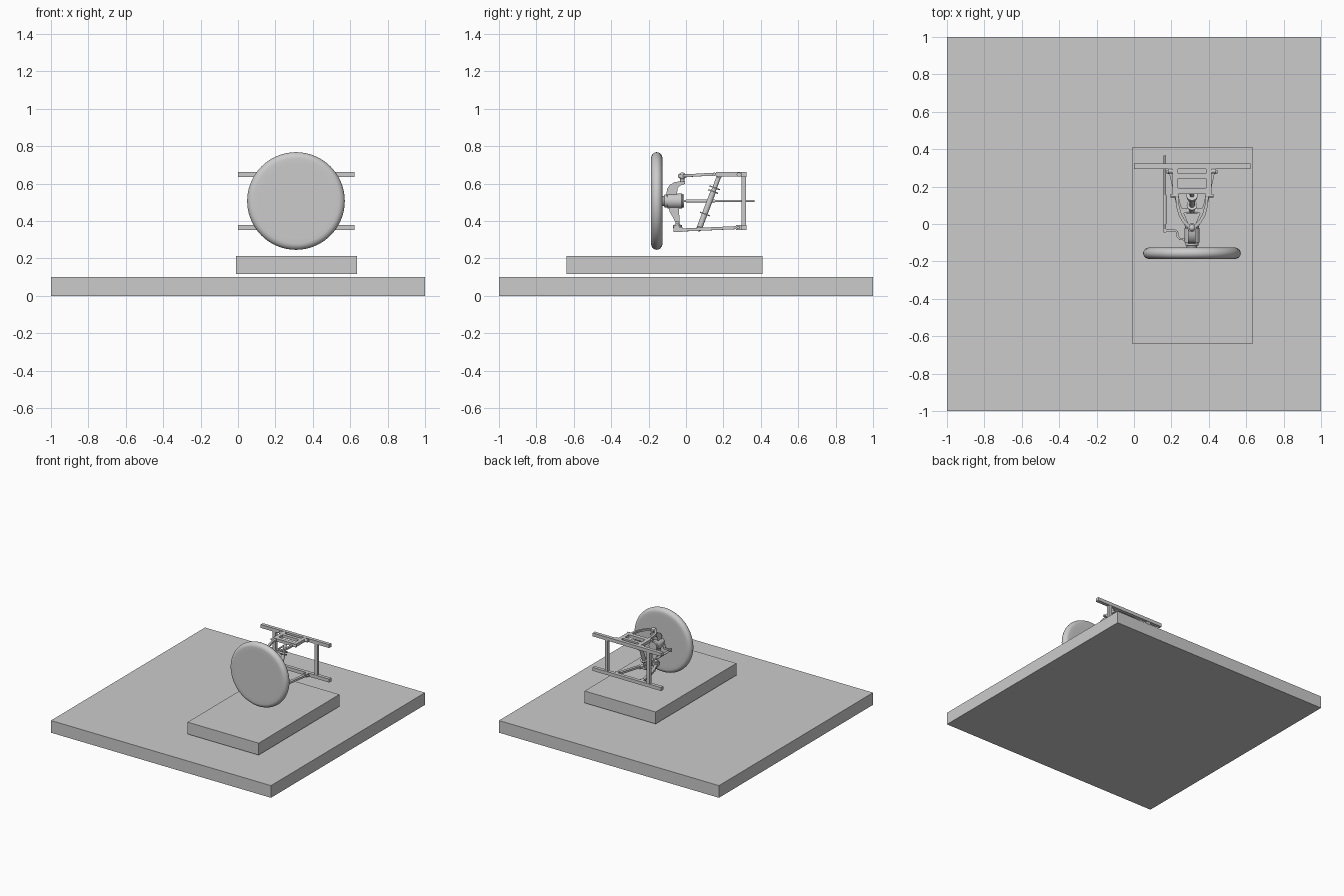
import bpy, bmesh, math
from mathutils import Vector

if "Cube" in bpy.data.objects:
    bpy.data.objects.remove(bpy.data.objects["Cube"])

CX = 0.31   # centre plane of the suspension
WZ = 0.507  # wheel axis height


def finish(name, bm, smooth=False):
    bmesh.ops.recalc_face_normals(bm, faces=bm.faces[:])
    me = bpy.data.meshes.new(name)
    bm.to_mesh(me)
    bm.free()
    ob = bpy.data.objects.new(name, me)
    bpy.context.collection.objects.link(ob)
    if smooth:
        bpy.ops.object.select_all(action='DESELECT')
        ob.select_set(True)
        bpy.context.view_layer.objects.active = ob
        bpy.ops.object.shade_smooth_by_angle(angle=math.radians(35))
    return ob


def box(name, lo, hi):
    bm = bmesh.new()
    bmesh.ops.create_cube(bm, size=1)
    for v in bm.verts:
        v.co = Vector([(a + b) / 2 + c * (b - a) for a, b, c in zip(lo, hi, v.co)])
    return finish(name, bm)


def rod(name, a, b, r, r2=None, seg=24):
    a, b = Vector(a), Vector(b)
    bm = bmesh.new()
    bmesh.ops.create_cone(bm, cap_ends=True, segments=seg, radius1=r,
                          radius2=r if r2 is None else r2, depth=(b - a).length)
    q = (b - a).to_track_quat('Z', 'Y')
    for v in bm.verts:
        v.co = q @ v.co + (a + b) / 2
    return finish(name, bm, True)


def ball(name, c, r):
    bm = bmesh.new()
    bmesh.ops.create_uvsphere(bm, u_segments=20, v_segments=12, radius=r)
    bmesh.ops.translate(bm, verts=bm.verts[:], vec=c)
    return finish(name, bm, True)


def lathe_y(name, profile, seg=64):
    """Revolve (radius, y) points about the wheel axis."""
    bm = bmesh.new()
    vs = [bm.verts.new((r, y, 0)) for r, y in profile]
    es = [bm.edges.new(p) for p in zip(vs, vs[1:])]
    bmesh.ops.spin(bm, geom=vs + es, cent=(0, 0, 0), axis=(0, 1, 0),
                   angle=2 * math.pi, steps=seg)
    bmesh.ops.remove_doubles(bm, verts=bm.verts[:], dist=1e-5)
    bmesh.ops.translate(bm, verts=bm.verts[:], vec=(CX, 0, WZ))
    return finish(name, bm, True)


def plate(name, pts, axis, lo, hi):
    """Extrude an outline: axis 'x' takes (y, z) points, axis 'z' takes (x, y)."""
    bm = bmesh.new()
    f = bm.faces.new([bm.verts.new((lo, p, q) if axis == 'x' else (p, q, lo)) for p, q in pts])
    g = bmesh.ops.extrude_face_region(bm, geom=[f])
    d = (hi - lo, 0, 0) if axis == 'x' else (0, 0, hi - lo)
    bmesh.ops.translate(bm, vec=d, verts=[v for v in g['geom'] if isinstance(v, bmesh.types.BMVert)])
    return finish(name, bm, True)


def sweep(name, pts, w, h):
    """Rectangular bar following a path lying mostly in plan view."""
    bm = bmesh.new()
    P = [Vector(p) for p in pts]
    rings = []
    for i, p in enumerate(P):
        t = P[min(i + 1, len(P) - 1)] - P[max(i - 1, 0)]
        s = Vector((t.y, -t.x, 0)).normalized() * w / 2
        u = Vector((0, 0, h / 2))
        rings.append([bm.verts.new(p + k) for k in (s + u, s - u, -s - u, -s + u)])
    for a, b in zip(rings, rings[1:]):
        for k in range(4):
            bm.faces.new((a[k], a[(k + 1) % 4], b[(k + 1) % 4], b[k]))
    bm.faces.new(rings[0])
    bm.faces.new(rings[-1][::-1])
    return finish(name, bm, True)


# ground slab and raised platform
box("ground_slab", (-1, -1, 0), (1, 1, 0.1))
box("platform", (-0.01, -0.64, 0.116), (0.636, 0.408, 0.214))

# tyre: flat sides with a rounded tread
tyre = [(0, -0.187), (0.2, -0.187)]
tyre += [(0.227 + 0.034 * math.cos(a), -0.1565 + 0.0305 * math.sin(a))
         for a in [math.radians(-90 + 15 * i) for i in range(13)]]
tyre += [(0.2, -0.126), (0, -0.126)]
lathe_y("wheel", tyre, 72)

# stub axle and hub
lathe_y("hub", [(0, -0.13), (0.028, -0.13), (0.028, -0.118), (0.034, -0.114), (0.034, -0.1),
                (0.041, -0.098), (0.041, -0.024), (0.036, -0.018), (0.036, -0.01),
                (0, -0.01)], 32)

# upright knuckle: curved fork reaching both ball joints
plate("upright_upper", [(-0.105, 0.53), (-0.102, 0.57), (-0.088, 0.592), (-0.06, 0.608),
                        (-0.03, 0.612), (-0.005, 0.612), (-0.005, 0.598), (-0.03, 0.59),
                        (-0.045, 0.575), (-0.05, 0.53)], 'x', CX - 0.02, CX + 0.02)
plate("upright_lower", [(-0.095, 0.49), (-0.088, 0.45), (-0.07, 0.42), (-0.058, 0.395),
                        (-0.034, 0.395), (-0.034, 0.415), (-0.038, 0.45), (-0.04, 0.49)],
      'x', CX - 0.02, CX + 0.02)
for n, y, z0, z1 in (("upper", -0.02, 0.605, 0.648), ("lower", -0.046, 0.355, 0.402)):
    rod(n + "_ball_stud", (CX, y, z0), (CX, y, z1), 0.011)
    zj = z1 - 0.008 if n == "upper" else z0 + 0.015
    ball(n + "_ball_joint", (CX, y, zj), 0.019)
    rod(n + "_joint_collar", (CX, y, zj - 0.008), (CX, y, zj + 0.008), 0.024)

# chassis: two long rails and two posts
for n, z in (("upper", 0.648), ("lower", 0.365)):
    box(n + "_rail", (0, 0.295, z - 0.014), (0.622, 0.323, z + 0.014))
for s in (-1, 1):
    x = CX + s * 0.19
    box("chassis_post", (x - 0.013, 0.297, 0.379), (x + 0.013, 0.321, 0.634))

# upper arm: rear frame carrying the damper, front curved wishbone
for s in (-1, 1):
    xa, xb = sorted((CX + s * 0.075, CX + s * 0.105))
    box("upper_frame_side", (xa, 0.16, 0.637), (xb, 0.297, 0.661))
    sweep("upper_arm", [(CX + s * 0.098, 0.165, 0.65), (CX + s * 0.08, 0.155, 0.65),
                        (CX + s * 0.077, 0.10, 0.648), (CX + s * 0.064, 0.05, 0.645),
                        (CX + s * 0.042, 0.012, 0.643), (CX + s * 0.01, -0.018, 0.642)],
          0.017, 0.015)
    rod("upper_arm_bolt", (CX + s * 0.07, 0.152, 0.65), (CX + s * 0.115, 0.152, 0.65), 0.009)
    rod("upper_pivot", (CX + s * 0.1, 0.283, 0.648), (CX + s * 0.128, 0.283, 0.648), 0.012)
box("upper_frame_front", (CX - 0.105, 0.16, 0.637), (CX + 0.105, 0.192, 0.661))
box("upper_frame_rear", (CX - 0.08, 0.243, 0.637), (CX + 0.08, 0.27, 0.661))

# lower arm: straight wishbone with pivot brackets
for s in (-1, 1):
    sweep("lower_arm", [(CX + s * 0.112, 0.28, 0.365), (CX + s * 0.072, 0.1, 0.357),
                        (CX + s * 0.012, -0.045, 0.351)], 0.022, 0.016)
    xa, xb = sorted((CX + s * 0.102, CX + s * 0.127))
    box("lower_bracket", (xa, 0.268, 0.352), (xb, 0.297, 0.379))
    rod("lower_pivot", (CX + s * 0.09, 0.28, 0.365), (CX + s * 0.137, 0.28, 0.365), 0.009)
plate("lower_arm_tip", [(CX - 0.024, -0.068), (CX + 0.024, -0.068), (CX + 0.035, -0.02),
                        (CX - 0.035, -0.02)], 'z', 0.34, 0.368)
box("lower_crossbar", (CX - 0.072, 0.058, 0.349), (CX + 0.072, 0.082, 0.365))

# damper: body, shaft, spring seats and end eyes
top, bot = Vector((CX, 0.178, 0.643)), Vector((CX, 0.07, 0.358))


def at(t):
    return bot.lerp(top, t)


rod("damper_body", at(0), at(0.72), 0.015)
rod("damper_shaft", at(0.7), at(1), 0.012)
for t, r in ((0.28, 0.028), (0.7, 0.028), (0.77, 0.03)):
    rod("spring_seat", at(t - 0.011), at(t + 0.011), r)
for n, p in (("top", top), ("bottom", bot)):
    rod("damper_eye_" + n, p - Vector((0.03, 0, 0)), p + Vector((0.03, 0, 0)), 0.014)

# steering: long tie rod and cranked steering arm
rod("tie_rod", (0.165, -0.035, WZ), (0.165, 0.365, WZ), 0.006)
rod("tie_rod_sleeve", (0.165, 0.0, WZ), (0.165, 0.155, WZ), 0.0085)
rod("tie_rod_end", (0.165, -0.035, WZ - 0.012), (0.165, -0.035, WZ + 0.012), 0.011)
sweep("steering_arm", [(0.16, -0.035, WZ), (0.218, -0.035, WZ), (0.23, -0.042, WZ),
                       (0.234, -0.066, WZ), (0.245, -0.08, WZ), (0.28, -0.082, WZ)], 0.012, 0.014)
